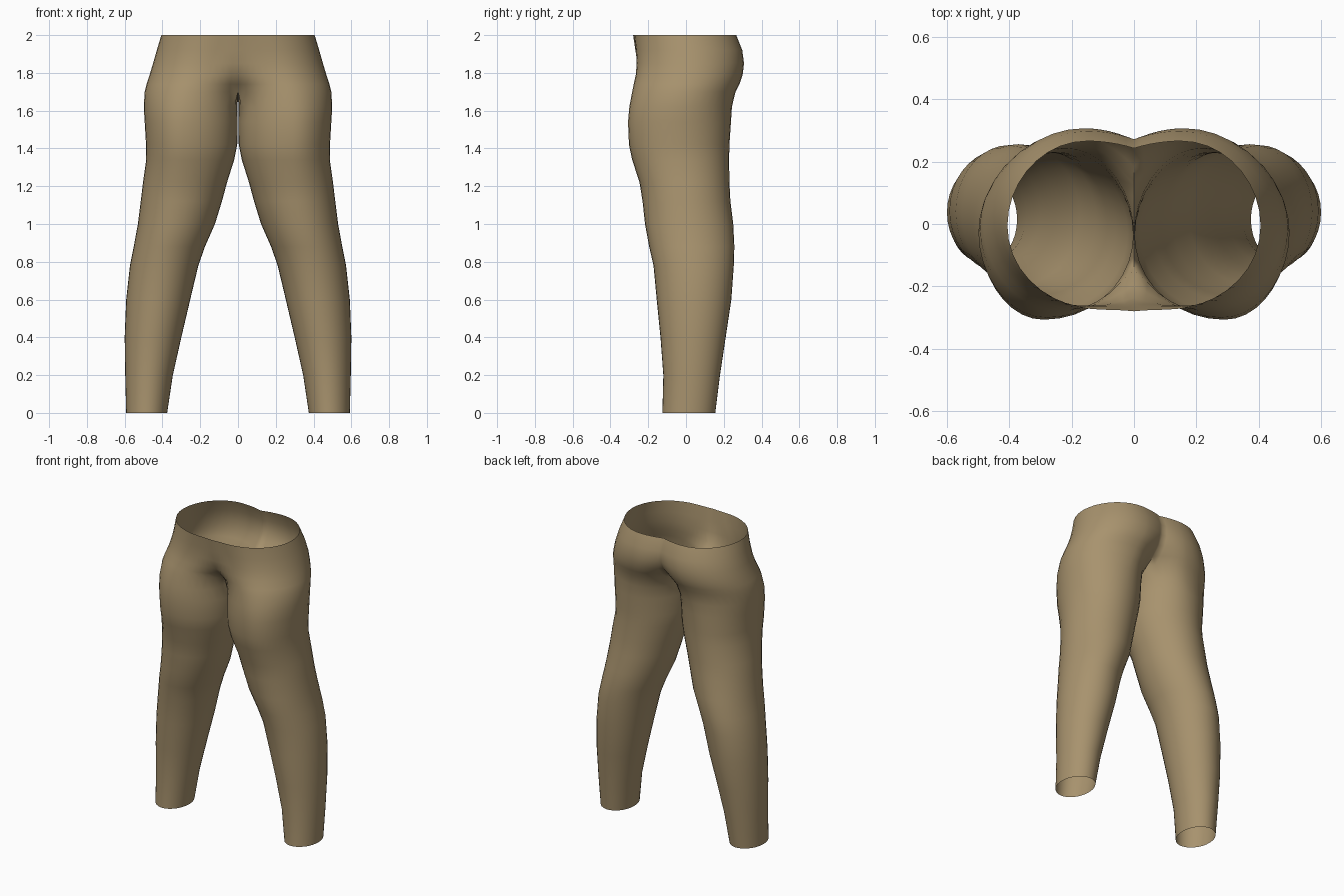
import bpy, math

if "Cube" in bpy.data.objects:
    bpy.data.objects.remove(bpy.data.objects["Cube"])

N = 36            # points around each leg
SEAM = 150        # angle (degrees) where the outer arc reaches the centre seam

# leg rings: z, outer x, inner x, front y, back y, x of front bulge, x of back bulge
LEG = [
    (0.00, .592, .375, -.125, .155, .48, .48),
    (0.20, .597, .345, -.120, .180, .47, .47),
    (0.40, .600, .300, -.135, .210, .45, .45),
    (0.60, .592, .253, -.155, .240, .42, .42),
    (0.78, .572, .210, -.172, .253, .39, .40),
    (0.88, .552, .175, -.195, .256, .37, .37),
    (1.00, .530, .122, -.217, .250, .33, .33),
    (1.12, .515, .085, -.230, .235, .31, .30),
    (1.22, .503, .058, -.246, .230, .30, .28),
    (1.34, .486, .020, -.285, .228, .29, .26),
    (1.42, .487, .004, -.302, .230, .29, .25),
    (1.54, .494, .003, -.307, .238, .29, .24),
    (1.62, .499, .002, -.300, .243, .28, .22),
    (1.70, .494, -.020, -.285, .262, .26, .20),
]
# hip rings: z, outer x, front y, back y, front bulge x, back bulge x, front seam y, back seam y
HIP = [
    (1.74, .484, -.277, .283, .24, .19, -.195, .185),
    (1.79, .468, -.266, .300, .21, .17, -.238, .240),
    (1.85, .450, -.261, .307, .18, .16, -.257, .270),
    (1.92, .430, -.265, .298, .14, .15, -.268, .272),
    (2.00, .406, -.275, .266, .10, .15, -.280, .243),
]


def leg_ring(z, xo, xi, yf, yb, cf, cb):
    """Egg-shaped closed section, flattened where it meets the centre plane."""
    ring = []
    for k in range(N):
        a = -math.pi + 2 * math.pi * k / N
        c, s = math.cos(a), math.sin(a)
        w = (s + 1) / 2
        cx = cf + (cb - cf) * w
        x = cx + c * ((xo - cx) if c > 0 else (cx - xi))
        ym, ry = (yf + yb) / 2, (yb - yf) / 2
        ring.append((max(x, 0), ym + ry * s, z))
    return ring


def hip_ring(z, xo, yf, yb, cf, cb, sf, sb):
    """Half section that ends on the centre seam; inner points are None."""
    ring = []
    for k in range(N):
        deg = -180 + 360 * k / N
        if abs(deg) > SEAM + .01:
            ring.append(None)
            continue
        s, c = math.sin(math.radians(deg)), math.cos(math.radians(deg))
        ext, seam, cx = (yb, sb, cb) if deg > 0 else (yf, sf, cf)
        if abs(deg) <= 90:
            cx = cf + (cb - cf) * (s + 1) / 2
            p = (cx + (xo - cx) * c, (yf + yb) / 2 + (yb - yf) / 2 * s, z)
        else:
            t = (abs(deg) - 90) / (SEAM - 90)
            p = (cx * (1 - t), ext + (seam - ext) * t * t, z)
        ring.append(p)
    return ring


rings = [leg_ring(*r) for r in LEG] + [hip_ring(*r) for r in HIP]

# close the top leg ring onto the seam so both halves join at the crotch
top = len(LEG) - 1
rings[top] = [(0 if abs(-180 + 360 * k / N) > SEAM - .01 else p[0], p[1], p[2])
              for k, p in enumerate(rings[top])]

verts, index = [], {}
for i, ring in enumerate(rings):
    for k, p in enumerate(ring):
        if p is not None:
            index[i, k] = len(verts)
            verts.append(p)

faces = []
for i in range(len(rings) - 1):
    for k in range(N):
        n = (k + 1) % N
        corners = [(i, k), (i, n), (i + 1, n), (i + 1, k)]
        if all(c in index for c in corners):
            faces.append([index[c] for c in corners])

# trousers: one half, mirrored and welded along the seam
mesh = bpy.data.meshes.new("trousers")
mesh.from_pydata(verts, [], faces)
mesh.update()
trousers = bpy.data.objects.new("trousers", mesh)
bpy.context.collection.objects.link(trousers)

cloth = bpy.data.materials.new("tan cloth")
cloth.diffuse_color = (.39, .29, .155, 1)
cloth.use_nodes = True
cloth.node_tree.nodes["Principled BSDF"].inputs["Base Color"].default_value = cloth.diffuse_color
mesh.materials.append(cloth)

mirror = trousers.modifiers.new("mirror", 'MIRROR')
mirror.use_axis[0] = True
mirror.use_clip = True
mirror.merge_threshold = 0.0008

bpy.context.view_layer.objects.active = trousers
trousers.select_set(True)
bpy.ops.object.modifier_apply(modifier="mirror")
bpy.ops.object.shade_smooth_by_angle(angle=math.radians(60))
